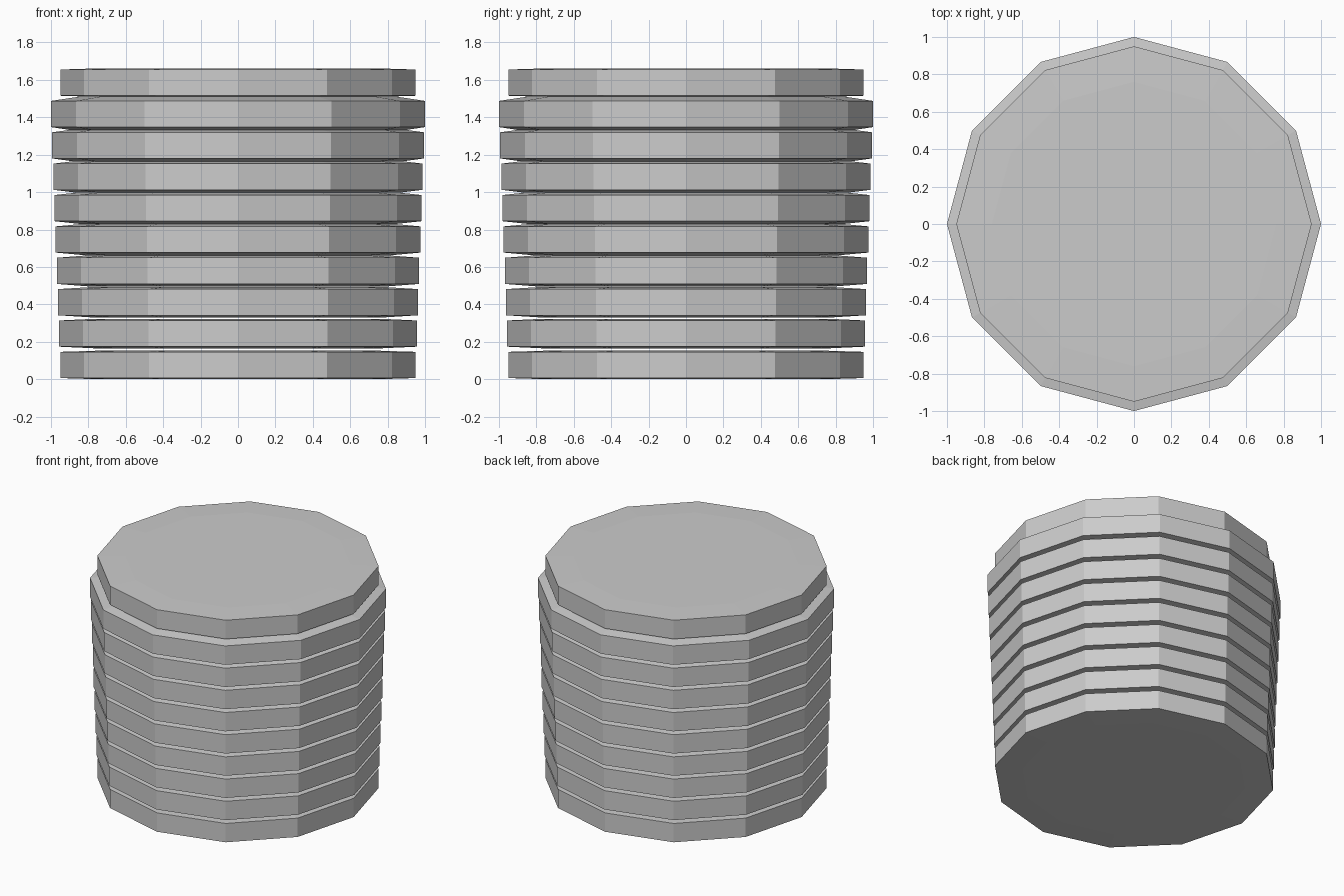
import bpy
import bmesh

SIDES = 12
COUNT = 10
HALF_RIM = 0.07
FIRST_Z = 0.076
SPACING = 0.1677

if "Cube" in bpy.data.objects:
    bpy.data.objects.remove(bpy.data.objects["Cube"], do_unlink=True)

grey = bpy.data.materials.new("plain grey")
grey.use_nodes = True
colour = (0.6, 0.6, 0.6, 1)
grey.diffuse_color = colour
grey.node_tree.nodes["Principled BSDF"].inputs["Base Color"].default_value = colour


def make_disc(name, radius, swell, z):
    """Twelve-sided disc whose two faces slope up to a raised flat middle."""
    bm = bmesh.new()
    bmesh.ops.create_cone(bm, cap_ends=True, segments=SIDES, radius1=radius,
                          radius2=radius, depth=2 * HALF_RIM)
    caps = [f for f in bm.faces if abs(f.normal.z) > 0.9]
    bmesh.ops.inset_individual(bm, faces=caps, thickness=0.2 * radius,
                               depth=swell)
    mesh = bpy.data.meshes.new(name)
    bm.to_mesh(mesh)
    bm.free()
    mesh.materials.append(grey)
    disc = bpy.data.objects.new(name, mesh)
    disc.location.z = z
    bpy.context.collection.objects.link(disc)


# Stack of discs widening upwards, closed by a cap the size of the base
for i in range(COUNT):
    is_cap = i == COUNT - 1
    step = 0 if is_cap else i
    name = "top_cap" if is_cap else f"stack_disc_{i + 1}"
    make_disc(name, 0.95 + 0.05 * step / (COUNT - 2),
              0.006 + 0.003 * step, FIRST_Z + SPACING * i)
